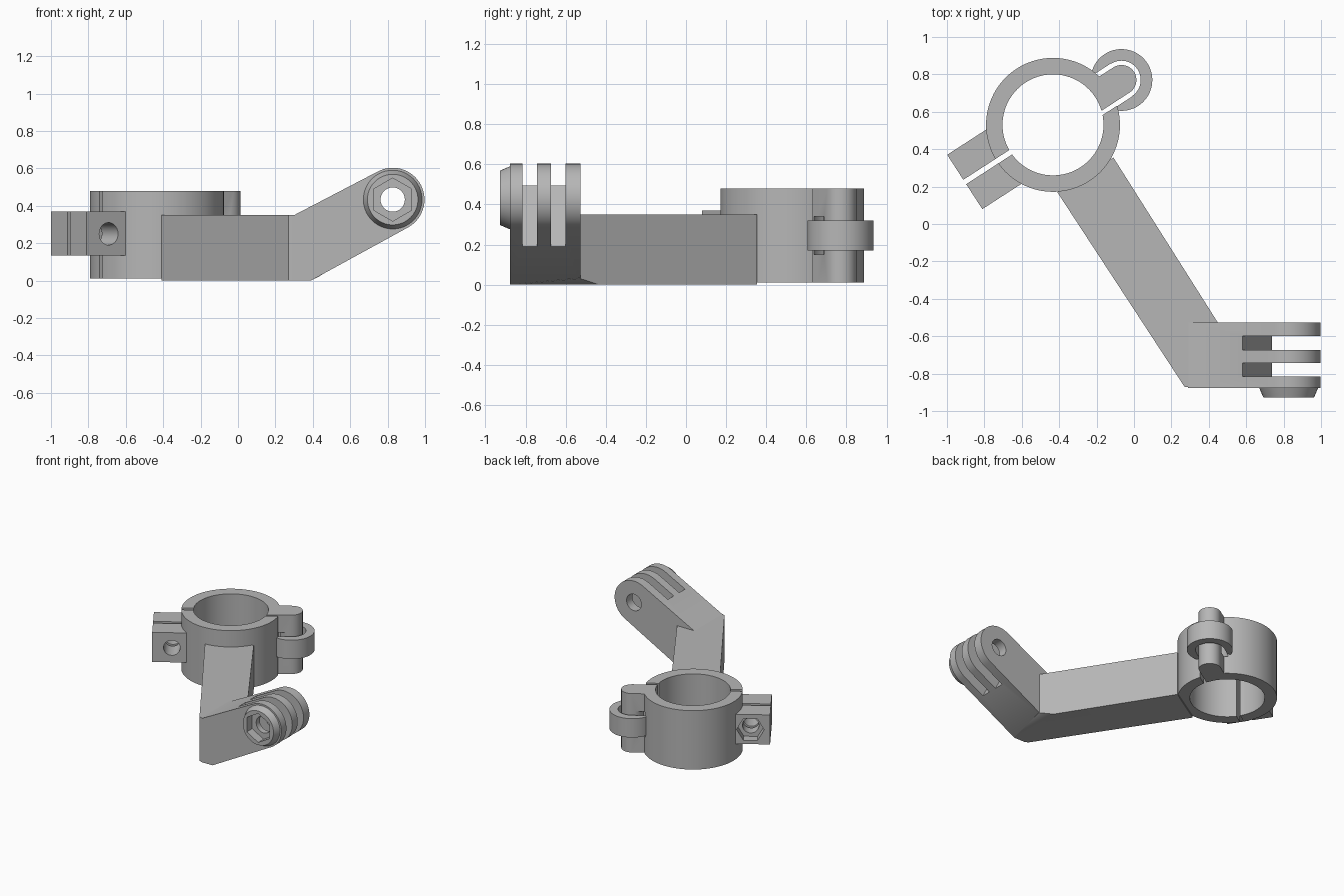
import bpy, bmesh
from math import sin, cos, pi, radians
from mathutils import Matrix, Vector

if "Cube" in bpy.data.objects:
    bpy.data.objects.remove(bpy.data.objects["Cube"])

grey = bpy.data.materials.new("plain_grey")
grey.use_nodes = True
grey.diffuse_color = (0.47, 0.47, 0.47, 1)
grey.node_tree.nodes["Principled BSDF"].inputs["Base Color"].default_value = grey.diffuse_color


def circle(r, n=64, phase=0.0):
    return [(r * cos(2 * pi * i / n + phase), r * sin(2 * pi * i / n + phase)) for i in range(n)]


def rect(x0, x1, y0, y1):
    return [(x0, y0), (x1, y0), (x1, y1), (x0, y1)]


def prism(name, outline, lo, hi, frame=Matrix(), taper=1.0):
    """Extrude a closed outline along the local z of a frame."""
    bm = bmesh.new()
    low = [bm.verts.new((x, y, lo)) for x, y in outline]
    top = [bm.verts.new((x * taper, y * taper, hi)) for x, y in outline]
    bm.faces.new(low[::-1])
    bm.faces.new(top)
    n = len(low)
    for i in range(n):
        j = (i + 1) % n
        bm.faces.new((low[i], low[j], top[j], top[i]))
    bm.transform(frame)
    bmesh.ops.recalc_face_normals(bm, faces=bm.faces)
    mesh = bpy.data.meshes.new(name)
    bm.to_mesh(mesh)
    bm.free()
    mesh.materials.append(grey)
    obj = bpy.data.objects.new(name, mesh)
    bpy.context.collection.objects.link(obj)
    return obj


def combine(target, tool, operation):
    """Apply a boolean and discard the tool."""
    mod = target.modifiers.new("boolean", 'BOOLEAN')
    mod.operation, mod.solver, mod.object = operation, 'EXACT', tool
    bpy.context.view_layer.update()
    graph = bpy.context.evaluated_depsgraph_get()
    mesh = bpy.data.meshes.new_from_object(target.evaluated_get(graph))
    target.modifiers.clear()
    target.data = mesh
    bpy.data.objects.remove(tool)


def add(target, *args, **kw):
    combine(target, prism("piece", *args, **kw), 'UNION')


def cut(target, *args, **kw):
    combine(target, prism("cutter", *args, **kw), 'DIFFERENCE')


# Frames: clamp axis, hinge axis, bolt across the ears
spin = Matrix.Rotation(radians(212.9), 4, 'Z')
clamp = Matrix.Translation((-0.433, 0.53, 0)) @ spin
hinge = Matrix.Translation((-0.067, 0.77, 0)) @ spin
bolt = clamp @ Matrix.Translation((0.42, 0, 0.25)) @ Matrix.Rotation(pi / 2, 4, 'X')
low, high = 0.012, 0.48


def ring_half(name, side, hinge_face):
    """One half of the split ring with its ear; side is the sign of local y."""
    half = prism(name, circle(0.358, 96), low, high, clamp)
    add(half, rect(0.3, 0.562, -0.173, 0.173), 0.135, 0.37, clamp)
    if side < 0:
        arc = [pi * (0.5 + i / 24) for i in range(25)]
        web = [(0.08 * cos(a), 0.08 * sin(a)) for a in arc]
        add(half, web + [(0.2, -0.08), (0.2, 0.08)], low, high, hinge)
    cut(half, circle(0.27, 96), -0.1, 0.6, clamp)
    ear_face = 0.014 * side
    other = -0.7 * side
    cut(half, [(-0.7, hinge_face), (0.01, hinge_face), (0.01, ear_face),
               (0.7, ear_face), (0.7, other), (-0.7, other)], -0.1, 0.6, clamp)
    cut(half, circle(0.06, 32), -0.3, 0.3, bolt)
    return half


# Clamp halves: the back one carries the hinge pin and a nut pocket
front_half = ring_half("front_clamp_half", 1, 0.1)
back_half = ring_half("back_clamp_half", -1, 0.0775)
cut(back_half, circle(0.1, 6), 0.1, 0.3, bolt)

# Clearance groove around the pin
groove = prism("groove_cutter", circle(0.145), 0.15, 0.34, hinge)
cut(groove, circle(0.084), 0, 0.6, hinge)
combine(back_half, groove, 'DIFFERENCE')

# Open hinge hook around the pin
hook = prism("hinge_hook", circle(0.165), 0.17, 0.32, hinge)
cut(hook, circle(0.103), 0, 0.6, hinge)
cut(hook, rect(0, 0.3, -0.105, 0.105), 0, 0.6, hinge)

# Straight arm, trimmed underneath where the raised end begins
tilt = radians(27.5)
along = Vector((cos(tilt), sin(tilt)))
down = Vector((sin(tilt), -cos(tilt)))
arm = prism("arm", [(-0.41, 0.17), (0.27, -0.87), (0.39, -0.875), (0.45, -0.53), (-0.11, 0.355)], 0, 0.35)
bm = bmesh.new()
bm.from_mesh(arm.data)
bmesh.ops.bisect_plane(bm, geom=bm.verts[:] + bm.edges[:] + bm.faces[:],
                       plane_co=(0.39, 0, 0), plane_no=(down.x, 0, down.y), clear_outer=True)
bmesh.ops.holes_fill(bm, edges=[e for e in bm.edges if e.is_boundary])
bmesh.ops.recalc_face_normals(bm, faces=bm.faces)
bm.to_mesh(arm.data)
bm.free()

# Raised end with a rounded tip, extruded front to back
side_on = Matrix.Rotation(pi / 2, 4, 'X')
tip = Vector((0.827, 0.433))
angles = [tilt - pi / 2 + pi * i / 32 for i in range(33)]
profile = [(0.29, 0.0), (0.39, 0.0)]
profile += [tuple(tip + 0.17 * Vector((cos(a), sin(a)))) for a in angles]
profile += [(0.30, 0.35), (0.29, 0.35)]
fork = prism("finger_mount", profile, 0.527, 0.878, side_on)

# Tapered nut boss on the front finger
pivot = side_on @ Matrix.Translation((tip.x, tip.y, 0))
add(fork, circle(0.169), 0.85, 0.928, pivot, taper=0.8)

# Slots between the three fingers
floor = Vector((0.66, 0.34))
slot = [tuple(p) for p in (floor - 0.4 * down, floor + 0.4 * down,
                           floor + 0.4 * down + 0.7 * along, floor - 0.4 * down + 0.7 * along)]
for near, far in ((0.6, 0.674), (0.742, 0.815)):
    cut(fork, slot, near, far, side_on)

# Pivot hole and hexagonal pocket
cut(fork, circle(0.065, 32), 0.3, 1.1, pivot)
cut(fork, circle(0.115, 6, pi / 2), 0.86, 1.1, pivot)

# Smooth the round walls, keep the corners sharp
for obj in (front_half, back_half, hook, arm, fork):
    bpy.ops.object.select_all(action='DESELECT')
    obj.select_set(True)
    bpy.context.view_layer.objects.active = obj
    bpy.ops.object.shade_smooth_by_angle(angle=radians(30))
